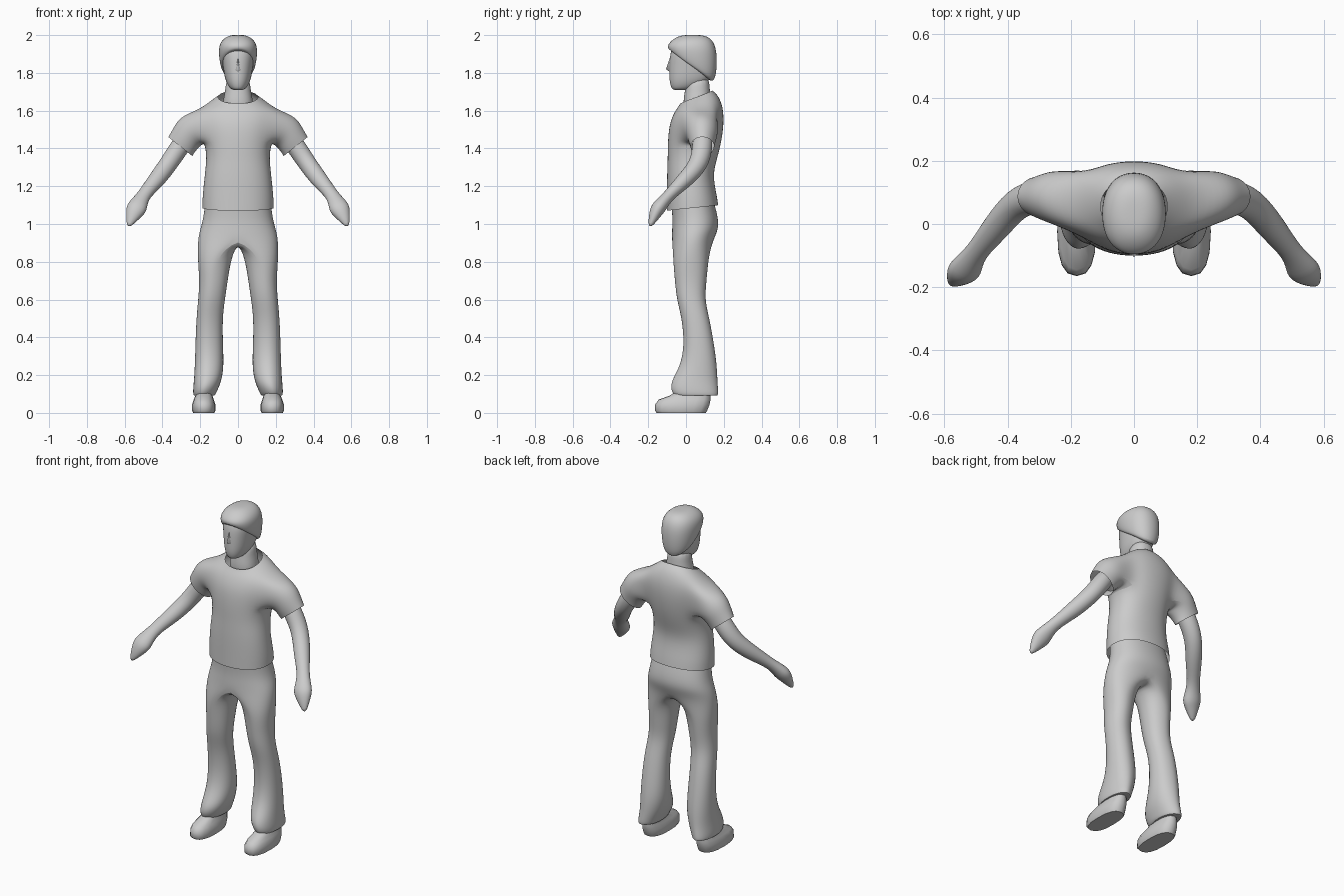
import bpy, bmesh, math
from mathutils import Vector

if "Cube" in bpy.data.objects:
    bpy.data.objects.remove(bpy.data.objects["Cube"])

grey = bpy.data.materials.new("plain grey")
grey.diffuse_color = (0.6, 0.6, 0.6, 1)
grey.use_nodes = True
grey.node_tree.nodes["Principled BSDF"].inputs["Base Color"].default_value = grey.diffuse_color


def spow(v, p):
    return math.copysign(abs(v) ** p, v)


def ring(z, x0, x1, yf, yb, angles, tilt=0, p=0.9, grow=1.025):
    """Horizontal section: x and y extents, tilt raises the back."""
    cx, cy = (x0 + x1) / 2, (yf + yb) / 2
    rx, ry = (x1 - x0) / 2 * grow, (yb - yf) / 2 * grow
    pts = []
    for a in angles:
        c, s = math.cos(math.radians(a)), math.sin(math.radians(a))
        c = 0 if abs(c) < 1e-6 else c
        pts.append(Vector((cx + rx * spow(c, p), cy + ry * spow(s, p), z + tilt * s)))
    return pts


def add(bm, pts):
    return [bm.verts.new(p) for p in pts]


def bridge(bm, a, b, closed=True, skip=()):
    n = len(a)
    for i in range(n if closed else n - 1):
        if i not in skip:
            j = (i + 1) % n
            bm.faces.new((a[i], a[j], b[j], b[i]))


def finish(name, bm, mirror=True, subsurf=2, angle=60):
    bmesh.ops.recalc_face_normals(bm, faces=bm.faces)
    me = bpy.data.meshes.new(name)
    bm.to_mesh(me)
    bm.free()
    ob = bpy.data.objects.new(name, me)
    bpy.context.collection.objects.link(ob)
    me.materials.append(grey)
    bpy.ops.object.select_all(action='DESELECT')
    ob.select_set(True)
    bpy.context.view_layer.objects.active = ob
    bpy.ops.object.shade_smooth_by_angle(angle=math.radians(angle))
    if mirror:
        ob.modifiers.new("mirror", 'MIRROR').merge_threshold = 0.002
    if subsurf:
        m = ob.modifiers.new("subdivision", 'SUBSURF')
        m.levels = m.render_levels = subsurf
    return ob


def loft(name, sections, caps=(True, True), **kw):
    bm = bmesh.new()
    rows = [add(bm, s) for s in sections]
    for a, b in zip(rows, rows[1:]):
        bridge(bm, a, b)
    for row, cap in zip((rows[0], rows[-1]), caps):
        if cap:
            bm.faces.new(row)
    return finish(name, bm, **kw)


HALF = [-90 + 22.5 * i for i in range(9)]
FULL = [22.5 * i for i in range(16)]

# shirt: half torso with an armhole that continues into the sleeve
bm = bmesh.new()
torso = [(1.085, .188, -.10, .17, .015), (1.15, .187, -.10, .163, 0), (1.26, .175, -.10, .14, 0),
         (1.35, .165, -.096, .165, 0), (1.43, .175, -.096, .186, 0), (1.53, .20, -.088, .20, 0),
         (1.605, .205, -.06, .197, .01), (1.652, .14, -.038, .172, .028), (1.672, .105, -.03, .14, .035)]
rows = [add(bm, ring(z, -w, w, f, b, HALF, t)) for z, w, f, b, t in torso]
for k, (a, b) in enumerate(zip(rows, rows[1:])):
    bridge(bm, a, b, False, (2, 3, 4, 5) if k in (4, 5) else ())
hole = rows[4][2:7] + [rows[5][6]] + rows[6][6:1:-1] + [rows[5][2]]
for c, up, ru, ry in (((.25, .085, 1.495), (.6, 0, .8), .098, .09),
                      ((.285, .085, 1.445), (.7, 0, .7), .088, .075),
                      ((.305, .087, 1.41), (.78, 0, .62), .085, .065)):
    c, up = Vector(c), Vector(up)
    pts = []
    for k in range(12):
        a = math.radians(30 * (k - 2))
        pts.append(c - up * (ru * math.cos(a)) + Vector((0, ry * math.sin(a), 0)))
    nxt = add(bm, pts)
    bridge(bm, hole, nxt)
    hole = nxt
finish("shirt", bm)

# trousers: half waist, then the crotch closes the section into one leg
bm = bmesh.new()
waist = [(1.14, .17, -.08, .14), (1.03, .182, -.07, .172), (.97, .20, -.073, .17), (.915, .212, -.075, .145)]
rows = [add(bm, ring(z, -w, w, f, b, HALF)) for z, w, f, b in waist]
for a, b in zip(rows, rows[1:]):
    bridge(bm, a, b, False)
leg = rows[-1] + add(bm, [(0, .09, .905), (0, .035, .905), (0, -.02, .905)])
LEG = HALF + [135, 180, 225]
for z, x0, x1, f, b in ((.82, .03, .213, -.07, .12), (.70, .05, .203, -.06, .11), (.60, .065, .21, -.05, .10),
                        (.50, .078, .22, -.022, .125), (.36, .075, .225, -.01, .15),
                        (.25, .07, .228, -.03, .165), (.17, .082, .233, -.08, .168),
                        (.12, .105, .238, -.082, .172), (.085, .12, .236, -.06, .172),
                        (.10, .135, .22, -.04, .15)):
    nxt = add(bm, ring(z, x0, x1, f, b, LEG))
    bridge(bm, leg, nxt)
    leg = nxt
bm.faces.new(leg)
finish("trousers", bm)

# shoes: flat soles with a low toe
shoe = [(0, .125, .238, -.155, .105), (.012, .12, .243, -.165, .112), (.045, .12, .243, -.163, .125),
        (.07, .128, .235, -.145, .13), (.092, .135, .225, -.085, .13), (.13, .14, .215, -.03, .13)]
loft("shoe", [ring(z, a, b, f, k, FULL, 0, .8, 1) for z, a, b, f, k in shoe], subsurf=0, angle=50)

# bare arms ending in mitten-like hands
arm = [((.24, .09, 1.50), .045, .045), ((.305, .088, 1.415), .052, .055), ((.37, .072, 1.315), .047, .05),
       ((.435, -.01, 1.228), .046, .043), ((.505, -.095, 1.148), .03, .027), ((.533, -.143, 1.09), .056, .04),
       ((.55, -.162, 1.06), .046, .034), ((.581, -.192, .985), .01, .01)]
cs = [Vector(a[0]) for a in arm]
sections = []
for i, (c, ru, rv) in enumerate(arm):
    d = (cs[min(i + 1, len(cs) - 1)] - cs[max(i - 1, 0)]).normalized()
    u = (Vector((1, 0, 0)) - d * d.x).normalized()
    v = d.cross(u)
    sections.append([cs[i] + 1.08 * (u * (ru * math.cos(k * math.pi / 5)) + v * (rv * math.sin(k * math.pi / 5)))
                     for k in range(10)])
loft("arm", sections)

# neck
neck = [(1.58, .085, -.01, .13), (1.66, .078, -.015, .13), (1.71, .066, -.005, .125), (1.78, .062, 0, .12)]
loft("neck", [ring(z, -w, w, f, b, FULL, .01) for z, w, f, b in neck], mirror=False)

# head with a narrow jaw
head = [(1.708, .025, -.065, .01), (1.72, .044, -.077, .06), (1.75, .062, -.086, .115), (1.79, .073, -.088, .14),
        (1.85, .081, -.087, .15), (1.91, .09, -.083, .15), (1.96, .08, -.06, .13), (1.98, .04, 0, .08)]
loft("head", [ring(z, -w, w, f, b, FULL) for z, w, f, b in head], mirror=False)

# hair cap: high over the brow, low at the nape
hair = [(1.835, .078, -.075, .125, -.085), (1.84, .09, -.09, .15, -.085), (1.875, .099, -.096, .163, -.06),
        (1.935, .103, -.095, .163, -.015), (1.975, .085, -.073, .14, 0), (1.997, .05, -.035, .105, 0),
        (2.001, .02, .01, .06, 0)]
loft("hair", [ring(z, -w, w, f, b, FULL, t) for z, w, f, b, t in hair], mirror=False)

# nose wedge
bm = bmesh.new()
l, r, top, tip, base = add(bm, [(-.018, -.08, 1.81), (.018, -.08, 1.81), (0, -.082, 1.89),
                                (0, -.106, 1.82), (0, -.08, 1.80)])
for f in ((l, tip, top), (tip, r, top), (l, base, tip), (base, r, tip), (l, top, r, base)):
    bm.faces.new(f)
finish("nose", bm, mirror=False, subsurf=0, angle=80)
